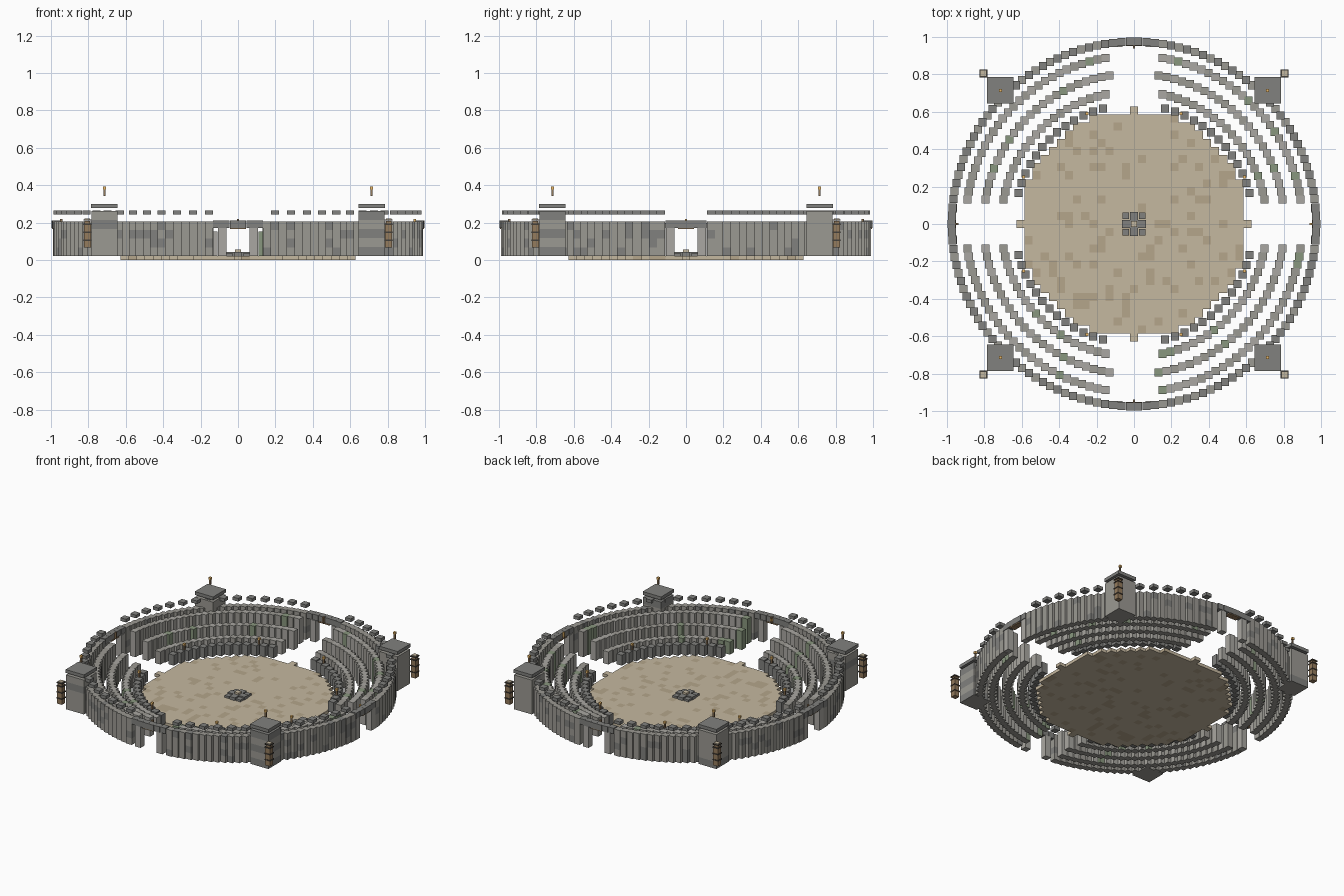
import bpy, bmesh, math, random

if "Cube" in bpy.data.objects:
    bpy.data.objects.remove(bpy.data.objects["Cube"])

random.seed(4)
U = 0.0434          # block size
Z0 = 0.022          # top of the sand slab
R_WALL = 0.975


def mat(name, c):
    m = bpy.data.materials.new(name)
    m.diffuse_color = (*c, 1)
    m.use_nodes = True
    m.node_tree.nodes["Principled BSDF"].inputs["Base Color"].default_value = m.diffuse_color
    return m


STONE = mat("stone", (0.33, 0.32, 0.29))
PALE = mat("pale_stone", (0.40, 0.39, 0.36))
DARK = mat("dark_stone", (0.22, 0.22, 0.21))
MOSS = mat("mossy_stone", (0.25, 0.31, 0.21))
SAND = mat("sand", (0.56, 0.48, 0.35))
SAND2 = mat("dark_sand", (0.46, 0.38, 0.26))
WOOD = mat("wood", (0.30, 0.20, 0.11))
BLACK = mat("dark_wood", (0.06, 0.05, 0.04))
FLAME = mat("flame", (0.85, 0.50, 0.15))


def finish(name, bm, mats):
    me = bpy.data.meshes.new(name)
    bmesh.ops.recalc_face_normals(bm, faces=bm.faces[:])
    bm.to_mesh(me)
    bm.free()
    for m in mats:
        me.materials.append(m)
    ob = bpy.data.objects.new(name, me)
    bpy.context.collection.objects.link(ob)
    return ob


def column(bm, x, y, z0, z1, w=U, n=1, shades=(0,)):
    """Square column of n block courses, each side face randomly shaded."""
    h = w / 2
    corners = [(-h, -h), (h, -h), (h, h), (-h, h)]
    rings = [[bm.verts.new((x + a, y + b, z0 + (z1 - z0) * k / n)) for a, b in corners]
             for k in range(n + 1)]
    bm.faces.new(rings[0][::-1])
    top = bm.faces.new(rings[-1])
    for k in range(n):
        s = random.choice(shades)
        for i in range(4):
            j = (i + 1) % 4
            f = bm.faces.new((rings[k][i], rings[k][j], rings[k + 1][j], rings[k + 1][i]))
            f.material_index = s
    top.material_index = s


def ring(r, n):
    for i in range(n):
        a = 2 * math.pi * i / n
        yield i, r * math.cos(a), r * math.sin(a)


# arena floor: pixel disc of sand blocks
bm = bmesh.new()
grid = {}


def gv(i, j):
    if (i, j) not in grid:
        grid[i, j] = bm.verts.new(((i - 0.5) * U, (j - 0.5) * U, 0))
    return grid[i, j]


for i in range(-14, 15):
    for j in range(-14, 15):
        if i * i + j * j <= 196:
            f = bm.faces.new((gv(i, j), gv(i + 1, j), gv(i + 1, j + 1), gv(i, j + 1)))
            f.material_index = int(random.random() < 0.15)
base = bm.faces[:]
ext = bmesh.ops.extrude_face_region(bm, geom=base, use_keep_orig=True)
bmesh.ops.translate(bm, vec=(0, 0, Z0),
                    verts=[v for v in ext["geom"] if isinstance(v, bmesh.types.BMVert)])
finish("arena_floor", bm, [SAND, SAND2])

# centre pedestal
bm = bmesh.new()
for i in (-1, 0, 1):
    for j in (-1, 0, 1):
        column(bm, i * U, j * U, Z0, 0.036 if i and j else 0.042,
               U * (0.8 if i and j else 1.0))
finish("pedestal", bm, [DARK])
bm = bmesh.new()
column(bm, 0, 0, 0.04, 0.055, 0.034)
finish("pedestal_top", bm, [SAND])

# outer wall, gate lintels and floating merlons
wall, lintel, merlon = bmesh.new(), bmesh.new(), bmesh.new()
for i, x, y in ring(R_WALL, 138):
    off = min(abs(x), abs(y))
    if off > 0.125:
        column(wall, x, y, Z0, 0.206, U, 4, (0, 0, 0, 0, 0, 1))
        if i % 2 == 0:
            column(merlon, x, y, 0.244, 0.266, U)
    else:
        column(lintel, x, y, 0.172, 0.212, U)
        if off > 0.12 and i % 2 == 0:
            column(merlon, x, y, 0.244, 0.266, U)
finish("outer_wall", wall, [STONE, DARK])
finish("gate_lintels", lintel, [DARK])
finish("merlons", merlon, [DARK])

# gate pillars, beams and lamps on the four axes
pillar, beam, lamp = bmesh.new(), bmesh.new(), bmesh.new()
for k in range(4):
    c, s = round(math.cos(k * math.pi / 2)), round(math.sin(k * math.pi / 2))
    for t in (-0.084, 0.084):
        r = 0.967
        column(pillar, c * r - s * t, s * r + c * t, Z0, 0.173, U)
    for t in (-U / 2, U / 2):
        column(beam, c * 0.972 - s * t, s * 0.972 + c * t, 0.165, 0.173, U * 0.98)
    column(lamp, c * 0.945, s * 0.945, 0.175, 0.218, 0.012, 3, (0, 0, 1))
finish("gate_pillars", pillar, [PALE])
finish("gate_beams", beam, [WOOD])
finish("gate_lamps", lamp, [WOOD, FLAME])

# seating tiers rising outwards
for k, (r, top) in enumerate([(0.71, 0.11), (0.805, 0.153), (0.90, 0.197)]):
    bm = bmesh.new()
    for i, x, y in ring(r, int(2 * math.pi * r / U)):
        if min(abs(x), abs(y)) > 0.122:
            column(bm, x, y, Z0, top, U, 1, [0] * 8 + [1] * 8 + [2])
    finish("seat_tier_%d" % (k + 1), bm, [STONE, PALE, MOSS])

# inner barrier of spaced posts
bm = bmesh.new()
for i, x, y in ring(0.64, 72):
    if min(abs(x), abs(y)) > 0.122:
        column(bm, x, y, Z0, 0.095, U)
finish("inner_barrier", bm, [DARK])


def torch(bm, x, y, z, h):
    column(bm, x, y, z, z + h * 0.7, 0.01)
    column(bm, x, y, z + h * 0.7, z + h, 0.016, 1, (1,))


# torches on the barrier
bm = bmesh.new()
for sx in (-1, 1):
    for sy in (-1, 1):
        torch(bm, sx * 0.59, sy * 0.25, 0.095, 0.045)
        torch(bm, sx * 0.25, sy * 0.59, 0.095, 0.045)
finish("barrier_torches", bm, [WOOD, FLAME])

# corner towers, caps, torches and lantern stacks
tower, cap, tor, lan = (bmesh.new() for _ in range(4))
for sx in (-1, 1):
    for sy in (-1, 1):
        x, y = sx * 0.714, sy * 0.714
        column(tower, x, y, Z0, 0.262, 0.138, 5, (0, 0, 0, 1))
        column(cap, x, y, 0.277, 0.300, 0.142)
        torch(tor, x, y, 0.342, 0.05)
        x, y = sx * 0.805, sy * 0.805
        for b in range(3):
            z = 0.066 + b * 0.043
            column(lan, x, y, z, z + 0.036, 0.036)
            column(lan, x, y, z + 0.036, z + 0.043, 0.044, 1, (1,))
        column(lan, x, y, 0.195, 0.208, 0.030)
        column(lan, x, y, 0.210, 0.216, 0.044, 1, (1,))
        column(lan, x, y, 0.216, 0.222, 0.030, 1, (2,))
finish("corner_towers", tower, [STONE, DARK])
finish("tower_caps", cap, [DARK])
finish("tower_torches", tor, [WOOD, FLAME])
finish("corner_lanterns", lan, [WOOD, BLACK, SAND])
